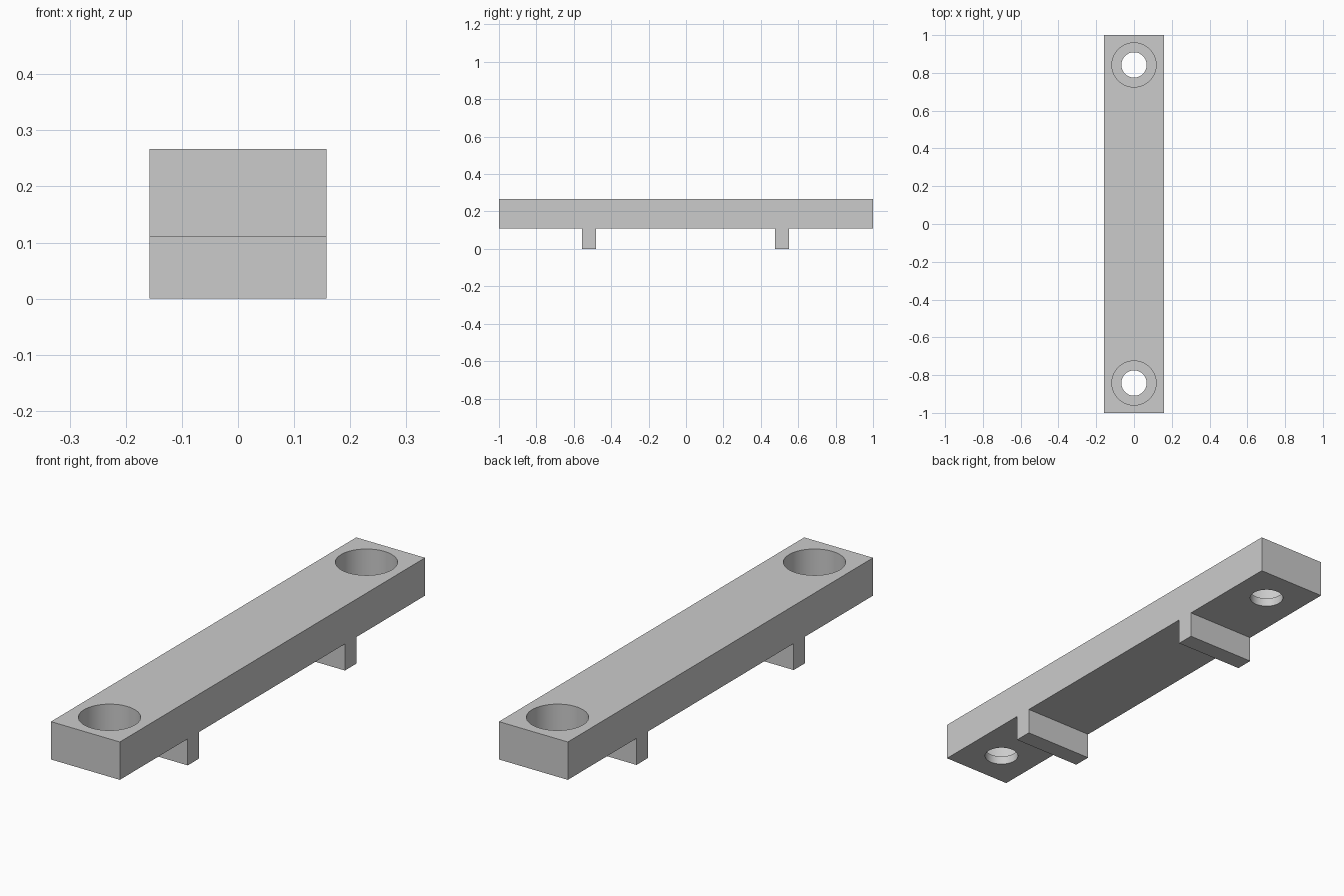
import bpy
import bmesh
from mathutils import Matrix

cube = bpy.data.objects.get("Cube")
if cube:
    bpy.data.objects.remove(cube, do_unlink=True)

# Single grey material
grey = bpy.data.materials.new("light_grey")
grey.use_nodes = True
colour = (0.6, 0.6, 0.6, 1)
grey.diffuse_color = colour
grey.node_tree.nodes["Principled BSDF"].inputs["Base Color"].default_value = colour

HALF_W = 0.158
BASE, TOP, STEP = 0.11, 0.267, 0.146


def make_object(name, bm):
    mesh = bpy.data.meshes.new(name)
    bm.to_mesh(mesh)
    bm.free()
    mesh.materials.append(grey)
    obj = bpy.data.objects.new(name, mesh)
    bpy.context.collection.objects.link(obj)
    return obj


def box(name, y0, y1, z0, z1):
    bm = bmesh.new()
    bmesh.ops.create_cube(bm, size=1)
    bm.transform(Matrix.Translation((0, (y0 + y1) / 2, (z0 + z1) / 2))
                 @ Matrix.Diagonal((2 * HALF_W, y1 - y0, z1 - z0, 1)))
    return make_object(name, bm)


def cylinder(name, radius, y, z0, z1):
    bm = bmesh.new()
    bmesh.ops.create_cone(bm, cap_ends=True, segments=64, radius1=radius,
                          radius2=radius, depth=z1 - z0)
    bm.transform(Matrix.Translation((0, y, (z0 + z1) / 2)))
    return make_object(name, bm)


# Main bar
bar = box("bar", -1, 1, BASE, TOP)

# Counterbored screw holes at both ends
for end, y in (("front", -0.842), ("back", 0.842)):
    for kind, radius, z0, z1 in (("bore", 0.067, 0, 0.2),
                                 ("counterbore", 0.117, STEP, 0.4)):
        cutter = cylinder(f"{end}_{kind}_cutter", radius, y, z0, z1)
        cutter.hide_render = True
        cut = bar.modifiers.new(f"{end}_{kind}", "BOOLEAN")
        cut.operation = "DIFFERENCE"
        cut.solver = "EXACT"
        cut.object = cutter
        bpy.context.view_layer.objects.active = bar
        bpy.ops.object.modifier_apply(modifier=cut.name)
        bpy.data.objects.remove(cutter, do_unlink=True)

# Smooth hole walls, crisp edges
bpy.ops.object.select_all(action="DESELECT")
bar.select_set(True)
bpy.context.view_layer.objects.active = bar
bpy.ops.object.shade_smooth_by_angle()

# Cross ribs under the bar
box("front_rib", -0.555, -0.48, 0, BASE)
box("back_rib", 0.475, 0.55, 0, BASE)
